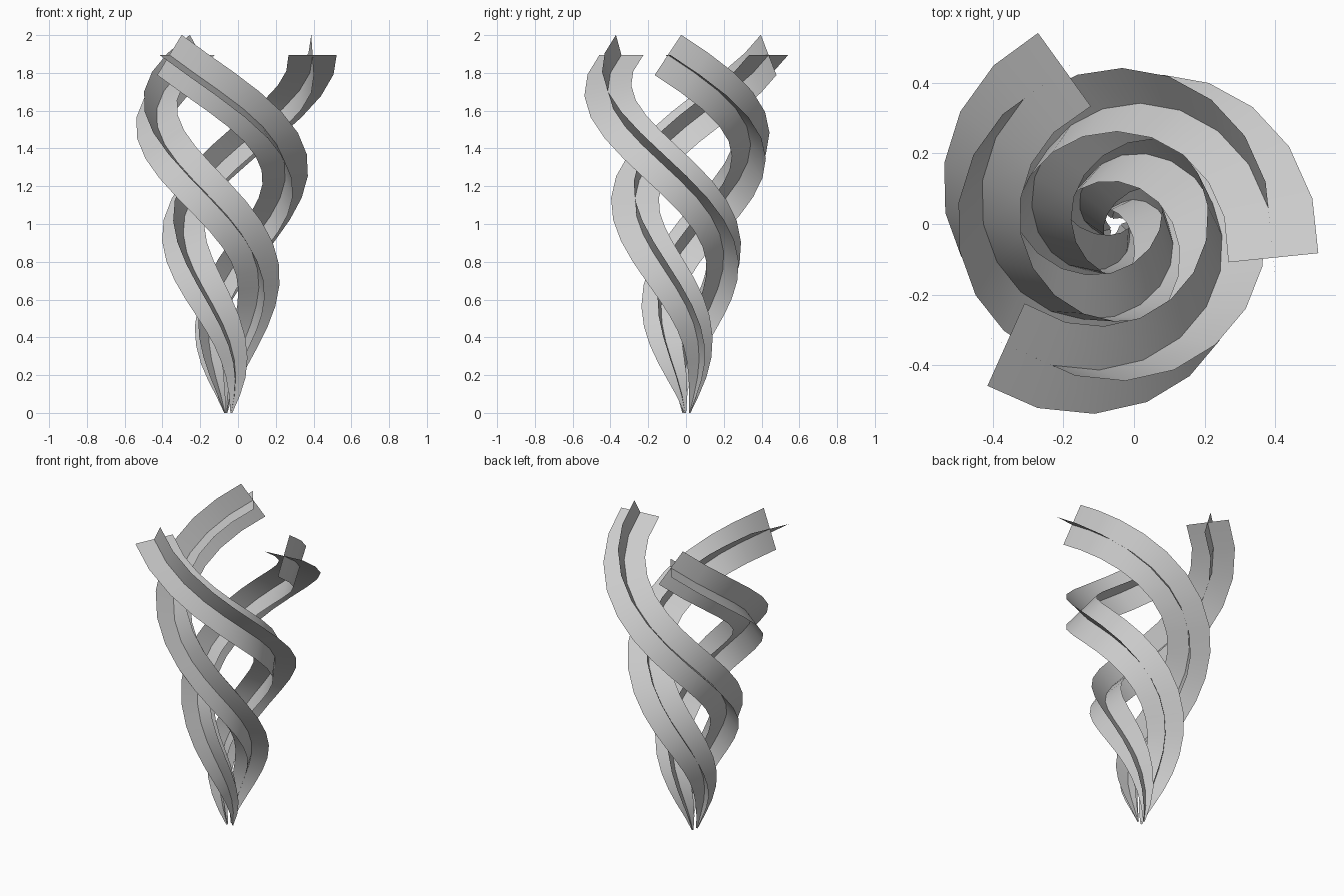
import bpy
import math
from mathutils import Vector

if "Cube" in bpy.data.objects:
    bpy.data.objects.remove(bpy.data.objects["Cube"])

AXIS = Vector((-0.055, 0, 0))
SEGMENTS = 20
TOP_Z = 1.895
HALF_WIDTH = 0.128


def spiral_path(end_angle):
    """Conical spiral, one full turn, listed from the top down."""
    pts = []
    for i in range(SEGMENTS + 1):
        t = 1 - i / SEGMENTS
        a = math.radians(end_angle + 360 * (1 - t))
        r = 0.02 + 0.44 * t
        pts.append(AXIS + Vector((r * math.cos(a), r * math.sin(a), TOP_Z * t)))
    return pts


def strand(name, end_angle):
    """Two thin crossing sheets swept without twist from the top, tapering to the foot."""
    pts = spiral_path(end_angle)
    sheets = ([], [])
    side = last = None
    for i, p in enumerate(pts):
        tangent = (pts[min(i + 1, SEGMENTS)] - pts[max(i - 1, 0)]).normalized()
        if side is None:
            side = tangent.cross(Vector((0, 0, 1))).normalized()
        else:
            side = last.rotation_difference(tangent) @ side
        last = tangent
        up = side.cross(tangent).normalized()
        w = max(0.005, HALF_WIDTH * (1 - (i / SEGMENTS) ** 5))
        for rows, d in zip(sheets, (side, up)):
            rows += [p - d * w, p, p + d * w]
    verts, faces = [], []
    for rows in sheets:
        base = len(verts)
        verts += rows
        for i in range(SEGMENTS):
            for j in range(2):
                k = base + 3 * i + j
                faces.append((k, k + 1, k + 4, k + 3))
    mesh = bpy.data.meshes.new(name)
    mesh.from_pydata([tuple(v) for v in verts], [], faces)
    mesh.polygons.foreach_set("use_smooth", [True] * len(mesh.polygons))
    mesh.update()
    bpy.context.collection.objects.link(bpy.data.objects.new(name, mesh))


# three identical strands around the axis
for n in range(3):
    strand(f"spiral_strand_{n + 1}", -12 + 120 * n)
